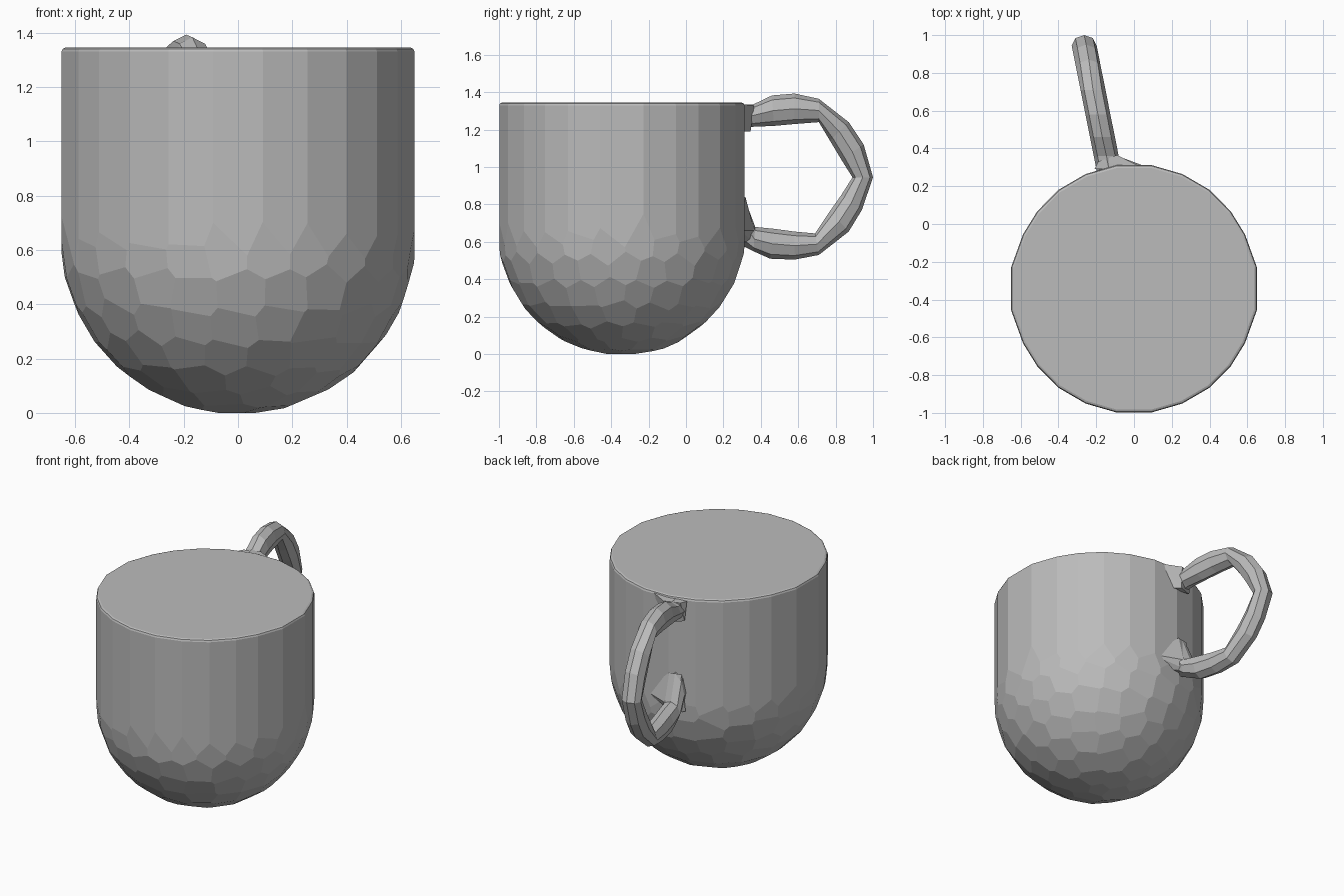
import bpy, bmesh, math, random
from mathutils import Vector

random.seed(4)
cube = bpy.data.objects.get("Cube")
if cube:
    bpy.data.objects.remove(cube, do_unlink=True)

grey = bpy.data.materials.new("plain grey")
grey.use_nodes = True
grey.diffuse_color = (0.5, 0.5, 0.5, 1)
grey.node_tree.nodes["Principled BSDF"].inputs["Base Color"].default_value = (0.5, 0.5, 0.5, 1)

R, TOP, CY = 0.65, 1.345, -0.343


def add_object(name, bm):
    bmesh.ops.recalc_face_normals(bm, faces=bm.faces[:])
    mesh = bpy.data.meshes.new(name)
    bm.to_mesh(mesh)
    bm.free()
    mesh.materials.append(grey)
    obj = bpy.data.objects.new(name, mesh)
    bpy.context.collection.objects.link(obj)


def shave(bm, point, normal):
    """Cut off everything beyond a plane and cap the opening."""
    cut = bmesh.ops.bisect_plane(
        bm, geom=bm.verts[:] + bm.edges[:] + bm.faces[:], dist=1e-5,
        plane_co=point, plane_no=normal, clear_outer=True)
    edges = [e for e in cut["geom_cut"] if isinstance(e, bmesh.types.BMEdge) and e.is_boundary]
    if len(edges) > 2:
        bmesh.ops.edgeloop_fill(bm, edges=edges)


# Cup body: a block shaved into a many-sided wall and a faceted round bottom
bm = bmesh.new()
bmesh.ops.create_cube(bm, size=2)
for v in bm.verts:
    v.co = Vector((v.co.x * R, v.co.y * R, TOP if v.co.z > 0 else 0))
for a in (20, 32, 45, 60, 74):
    for side in (a, 180 - a, 180 + a, 360 - a):
        t = math.radians(side)
        n = Vector((math.cos(t), math.sin(t), 0))
        shave(bm, n * R, n)
centre = Vector((0, 0, R))
for ring in range(1, 8):
    count = round(math.tau * math.sin(math.radians(12 * ring)) / 0.25)
    for i in range(count):
        t = math.tau * (i + 0.5 * (ring % 2) + random.uniform(-0.15, 0.15)) / count
        p = math.radians(12 * ring + random.uniform(-2, 2))
        n = Vector((math.sin(p) * math.cos(t), math.sin(p) * math.sin(t), -math.cos(p)))
        shave(bm, centre + n * (R - 0.001), n)

# Small rounded rim
rim = [e for e in bm.edges if all(v.co.z > TOP - 0.001 for v in e.verts)]
bmesh.ops.bevel(bm, geom=rim, offset=0.015, segments=2, profile=0.5, affect='EDGES')
for v in bm.verts:
    v.co.y = v.co.y * 1.008 + CY
add_object("cup_body", bm)

# Handle: sections given as outer (y, z) and inner (y, z)
sections = [
    (.25, 1.33, .25, 1.19), (.36, 1.335, .35, 1.215), (.46, 1.383, .47, 1.22),
    (.58, 1.393, .58, 1.23), (.71, 1.365, .71, 1.24), (.87, 1.24, .77, 1.14),
    (.95, 1.12, .83, 1.04), (1.0, .945, .89, .945), (.94, .77, .83, .85),
    (.87, .655, .77, .765), (.71, .53, .69, .645), (.58, .505, .58, .655),
    (.45, .51, .47, .67), (.36, .55, .37, .68), (.30, .58, .31, .84), (.2, .6, .2, .9)]
SIDES = 8
bm = bmesh.new()
loops = []
for oy, oz, iy, iz in sections:
    loop = []
    for k in range(SIDES):
        t = math.tau * k / SIDES
        mix = 0.5 + 0.5 * math.cos(t)
        y, z = iy + (oy - iy) * mix, iz + (oz - iz) * mix
        mid = (oy + iy) / 2
        loop.append(bm.verts.new((-0.145 - 0.2 * (mid - 0.35) + 0.066 * math.sin(t), y, z)))
    loops.append(loop)
for a, b in zip(loops, loops[1:]):
    for k in range(SIDES):
        j = (k + 1) % SIDES
        bm.faces.new((a[k], a[j], b[j], b[k]))
bm.faces.new(loops[0])
bm.faces.new(loops[-1])
add_object("handle", bm)


# Webs that blend the handle ends into the wall
def web(name, points):
    bm = bmesh.new()
    for p in points:
        bm.verts.new(p)
    bmesh.ops.convex_hull(bm, input=bm.verts[:])
    add_object(name, bm)


web("upper_web", [(-.21, .29, 1.33), (-.19, .33, 1.33), (-.09, .365, 1.33), (.04, .3, 1.335),
                  (-.2, .3, 1.2), (-.1, .345, 1.19), (-.05, .3, 1.19)])
web("lower_web", [(-.2, .29, .6), (-.16, .36, .6), (-.1, .365, .66), (.1, .29, .66),
                  (-.1, .318, .84), (-.18, .3, .84), (-.02, .28, .6)])
